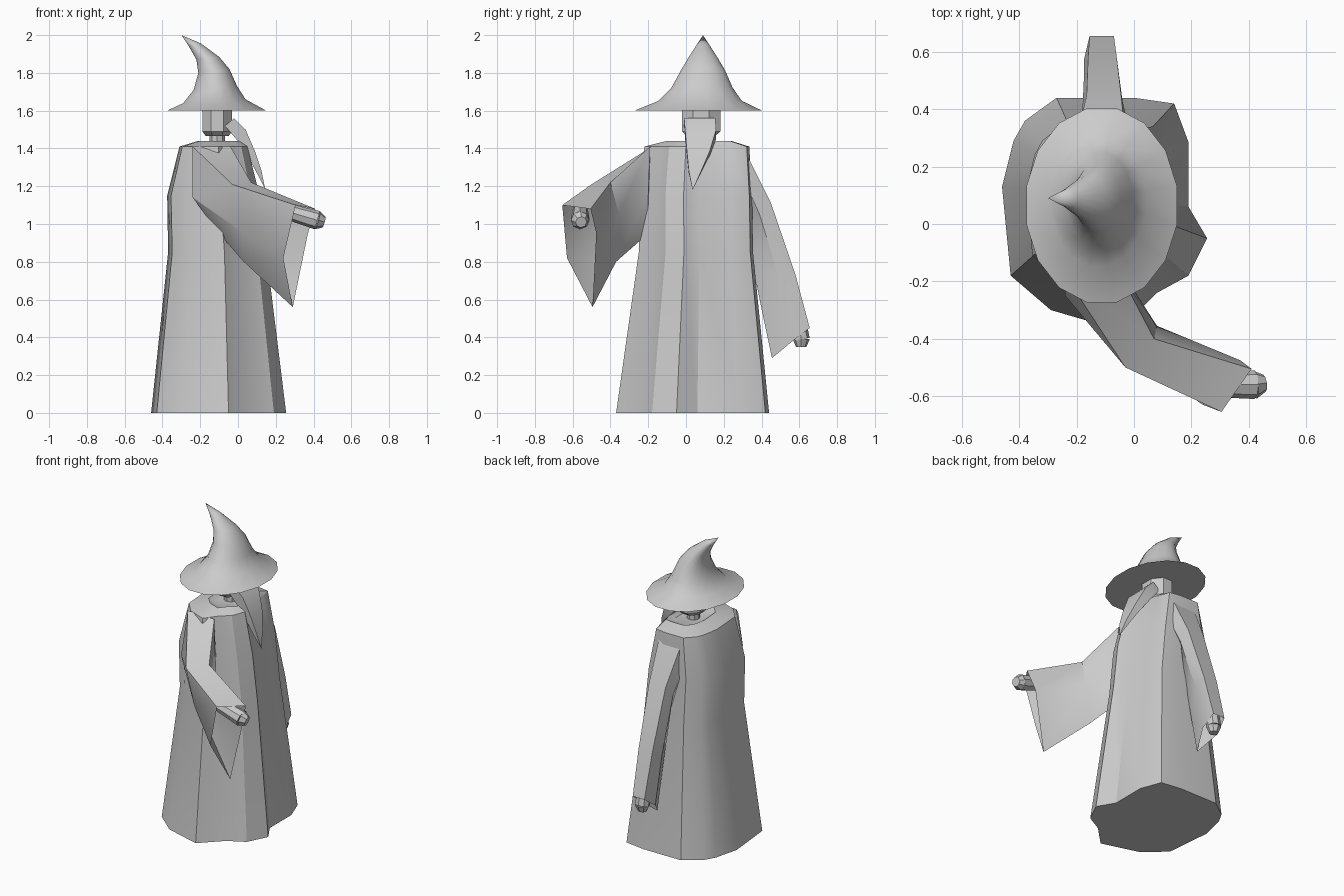
import bpy, bmesh, math
from mathutils import Vector, Matrix

cube = bpy.data.objects.get("Cube")
if cube:
    bpy.data.objects.remove(cube, do_unlink=True)

grey = bpy.data.materials.new("stone grey")
grey.use_nodes = True
grey.diffuse_color = (0.6, 0.6, 0.6, 1)
grey.node_tree.nodes["Principled BSDF"].inputs["Base Color"].default_value = (0.6, 0.6, 0.6, 1)


def finish(name, bm, angle):
    """Turn a bmesh into a named, shaded object."""
    bmesh.ops.recalc_face_normals(bm, faces=bm.faces)
    mesh = bpy.data.meshes.new(name)
    bm.to_mesh(mesh)
    bm.free()
    mesh.materials.append(grey)
    obj = bpy.data.objects.new(name, mesh)
    bpy.context.collection.objects.link(obj)
    bpy.ops.object.select_all(action='DESELECT')
    obj.select_set(True)
    bpy.context.view_layer.objects.active = obj
    bpy.ops.object.shade_smooth_by_angle(angle=math.radians(angle))
    return obj


def loft(name, rings, cap_start=True, cap_end=True, angle=30):
    """Skin a row of cross-sections that share one point count."""
    bm = bmesh.new()
    rows = [[bm.verts.new(p) for p in ring] for ring in rings]
    n = len(rows[0])
    for a, b in zip(rows, rows[1:]):
        for i in range(n):
            j = (i + 1) % n
            bm.faces.new((a[i], a[j], b[j], b[i]))
    if cap_start:
        bm.faces.new(rows[0])
    if cap_end:
        bm.faces.new(rows[-1])
    bmesh.ops.remove_doubles(bm, verts=bm.verts, dist=0.0005)
    return finish(name, bm, angle)


def rod(name, start, end, radius, tip, sides=8):
    """Tapered rod between two points."""
    a, b = Vector(start), Vector(end)
    turn = (b - a).to_track_quat('Z', 'Y').to_matrix().to_4x4()
    bm = bmesh.new()
    bmesh.ops.create_cone(bm, cap_ends=True, segments=sides, radius1=radius, radius2=tip,
                          depth=(b - a).length,
                          matrix=Matrix.Translation((a + b) / 2) @ turn)
    return finish(name, bm, 30)


# Robe: the hem outline fitted into a box at each height
hem = [(-.46, .13), (-.42, .29), (-.38, .36), (-.27, .44), (0, .44), (.14, .42), (.19, .285),
       (.19, .06), (.255, -.05), (.19, -.18), (.08, -.24), (-.05, -.37), (-.29, -.30), (-.43, -.18)]
# height, x range, y range
levels = [(0, -.46, .255, -.37, .44), (.85, -.37, .15, -.25, .355), (1.15, -.375, .115, -.25, .35),
          (1.41, -.31, .05, -.22, .335), (1.44, -.21, .02, -.1, .24), (1.42, -.18, -.01, -.05, .19)]


def fit(level):
    z, x0, x1, y0, y1 = level
    return [(x0 + (x + .46) / .715 * (x1 - x0), y0 + (y + .37) / .81 * (y1 - y0), z)
            for x, y in hem]


loft("robe", [fit(level) for level in levels])

# Neck and head
rod("neck", (-.11, .08, 1.40), (-.11, .08, 1.50), .04, .04)


def ring(cx, cy, rx, ry, z, n=8):
    turns = [math.tau * (i + .5) / n for i in range(n)]
    return [(cx + rx * math.cos(t), cy + ry * math.sin(t), z) for t in turns]


loft("head", [ring(-.11, .08, .065, .08, 1.465), ring(-.11, .08, .085, .11, 1.49),
              ring(-.11, .08, .085, .11, 1.66)])

# Hat: tilting rings given as left x, left z, right x, right z, middle y, half depth
hat_rows = [(-.375, 1.6, .15, 1.6, .065, .345), (-.29, 1.64, .04, 1.66, .075, .225),
            (-.235, 1.71, -.005, 1.73, .085, .165), (-.21, 1.8, -.045, 1.82, .09, .12),
            (-.22, 1.87, -.1, 1.885, .09, .08), (-.26, 1.94, -.195, 1.955, .09, .034),
            (-.3, 2, -.3, 2, .09, 0)]


def hat_ring(row, n=16):
    xl, zl, xr, zr, cy, ry = row
    points = []
    for i in range(n):
        t = math.tau * (i + .5) / n
        k = (1 + math.cos(t) / math.cos(math.pi / n)) / 2
        points.append((xl + k * (xr - xl), cy + ry * math.sin(t), zl + k * (zr - zl)))
    return points


loft("hat", [hat_ring(r) for r in hat_rows], cap_end=False, angle=50)

# Beard: front x, z; back x, z; y range
beard_rows = [(-.02, 1.56, -.07, 1.52, -.01, .155), (.04, 1.5, -.01, 1.45, -.005, .16),
              (.09, 1.385, .05, 1.36, .005, .125), (.125, 1.28, .1, 1.27, .015, .08),
              (.145, 1.18, .145, 1.18, .035, .035)]
loft("beard", [[(xf, y0, zf), (xf, y1, zf), (xb, y1, zb), (xb, y0, zb)]
               for xf, zf, xb, zb, y0, y1 in beard_rows], cap_end=False)

# Right sleeve, raised forward: outer top, inner top, inner side, bottom, outer side
loft("right_sleeve", [
    [(-.24, -.18, 1.41), (-.04, -.19, 1.41), (-.02, -.2, 1.15), (-.1, -.2, .95), (-.24, -.25, 1.14)],
    [(-.03, -.5, 1.21), (.07, -.4, 1.22), (.08, -.355, 1.05), (.03, -.37, .8), (.02, -.48, .96)],
    [(.305, -.655, 1.1), (.41, -.505, 1.08), (.37, -.475, .95), (.29, -.495, .56),
     (.24, -.63, .82)]], cap_end=False)
rod("right_hand", (.25, -.56, 1.07), (.42, -.56, 1.02), .042, .05)
rod("right_fingers", (.42, -.56, 1.02), (.455, -.555, 1.01), .05, .03)

# Left sleeve, hanging: front top, back top, back side, bottom, front side
loft("left_sleeve", [
    [(-.03, .3, 1.41), (-.2, .3, 1.41), (-.22, .3, 1.25), (-.11, .3, 1.1), (-.01, .3, 1.25)],
    [(-.045, .45, 1.11), (-.165, .45, 1.11), (-.18, .39, 1.05), (-.11, .34, .85), (-.035, .39, 1.05)],
    [(-.06, .58, .73), (-.16, .58, .73), (-.175, .5, .69), (-.11, .4, .55), (-.06, .5, .69)],
    [(-.07, .655, .45), (-.155, .655, .45), (-.175, .57, .385), (-.11, .455, .29),
     (-.06, .57, .385)]], cap_end=False)
rod("left_hand", (-.11, .59, .52), (-.11, .61, .39), .04, .045)
rod("left_fingers", (-.11, .61, .39), (-.11, .61, .35), .045, .028)
